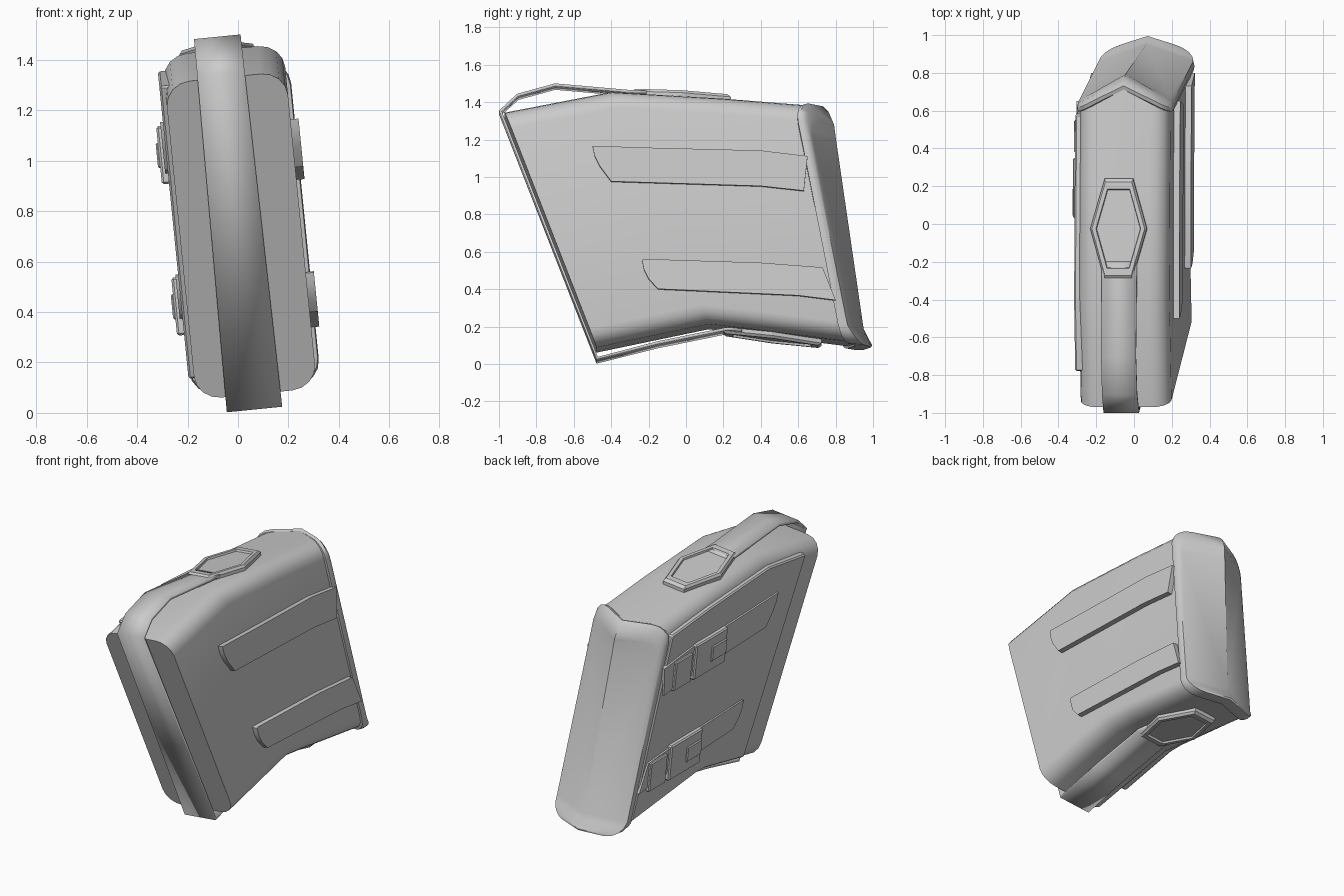
import bpy, bmesh, math
from mathutils import Vector

if "Cube" in bpy.data.objects:
    bpy.data.objects.remove(bpy.data.objects["Cube"])

LEAN = 0.1  # sideways lean of the whole pouch


def finish(name, bm, angle=40, bevel=0, solid=0):
    """Lean the mesh, make the object and shade it."""
    bmesh.ops.recalc_face_normals(bm, faces=bm.faces)
    if bevel:
        bmesh.ops.bevel(bm, geom=bm.edges[:], offset=bevel, segments=1,
                        affect='EDGES', clamp_overlap=True)
    for v in bm.verts:
        x, y, z = v.co
        v.co = (x + 0.012 - LEAN * (z - 0.7), y, z + LEAN * x)
    me = bpy.data.meshes.new(name)
    bm.to_mesh(me)
    bm.free()
    ob = bpy.data.objects.new(name, me)
    bpy.context.collection.objects.link(ob)
    if solid:
        m = ob.modifiers.new("thickness", 'SOLIDIFY')
        m.thickness, m.offset = solid, 0
    bpy.ops.object.select_all(action='DESELECT')
    ob.select_set(True)
    bpy.context.view_layer.objects.active = ob
    bpy.ops.object.shade_smooth_by_angle(angle=math.radians(angle))
    return ob


def half_section(hw, r=0.1, n=4):
    """Right half of a rounded rectangle: (x, height fraction), bottom to top."""
    low = [(hw - r + r * math.sin(i / n * math.pi / 2),
            (r - r * math.cos(i / n * math.pi / 2)) / 1.34) for i in range(n + 1)]
    return low + [(x, 1 - t) for x, t in reversed(low)]


def chevron(x, hw, t, c):
    """Backward push that makes the V-shaped rear."""
    f = min(abs(x) / hw, 1)
    return (1 - max(f, 0.06)) * (c[0] + (c[1] - c[0]) * t)


def loft(name, stations, cap_back, angle=40):
    """Skin slanted rounded sections: (bottom yz, top yz, half width, chevron, lip)."""
    bm = bmesh.new()
    grids = []
    for (yb, zb), (yt, zt), hw, c, lip in stations:
        def vert(x, t):
            y = yb + (yt - yb) * t + chevron(x, hw, t, c) + lip * max(0, 1 - t / 0.1)
            return bm.verts.new((x, y, zb + (zt - zb) * t))
        half = half_section(hw)
        right = [vert(x, t) for x, t in half]
        left = [vert(-x, t) for x, t in half]
        mid = [vert(0, t) for _, t in half]
        grids.append((right, left, mid))
    for a, b in zip(grids, grids[1:]):
        loops = [[g[2][0]] + g[0] + [g[2][-1]] + g[1][::-1] for g in (a, b)]
        n = len(loops[0])
        for i in range(n):
            j = (i + 1) % n
            bm.faces.new((loops[0][i], loops[0][j], loops[1][j], loops[1][i]))
    for right, left, mid in ([grids[0], grids[-1]] if cap_back else grids[:1]):
        for i in range(len(mid) - 1):
            bm.faces.new((mid[i], right[i], right[i + 1], mid[i + 1]))
            bm.faces.new((mid[i], mid[i + 1], left[i + 1], left[i]))
    return finish(name, bm, angle)


def prism(name, pts, x0, x1, bevel=0.0):
    """Extrude a side (y, z) outline from x0 to x1."""
    bm = bmesh.new()
    f = bm.faces.new([bm.verts.new((x0, y, z)) for y, z in pts])
    new = bmesh.ops.extrude_face_region(bm, geom=[f])['geom']
    bmesh.ops.translate(bm, vec=(x1 - x0, 0, 0),
                        verts=[g for g in new if isinstance(g, bmesh.types.BMVert)])
    return finish(name, bm, 30, bevel)


# main pouch body
flat = (0, 0)
loft("pouch_body", [
    ((-0.48, 0.075), (-0.97, 1.33), 0.24, flat, 0),
    ((0.12, 0.20), (-0.40, 1.44), 0.24, flat, 0),
    ((0.30, 0.18), (0.20, 1.405), 0.24, flat, 0),
    ((0.86, 0.105), (0.58, 1.37), 0.24, (0.09, 0.14), 0)], True)

# V-shaped rear cap with a small lip at the foot
c = (0.08, 0.14)
loft("rear_cap", [
    ((0.83, 0.11), (0.58, 1.35), 0.235, c, 0),
    ((0.83, 0.098), (0.58, 1.37), 0.253, c, 0),
    ((0.85, 0.092), (0.60, 1.378), 0.257, c, 0.02),
    ((0.87, 0.09), (0.63, 1.35), 0.25, c, 0.045),
    ((0.875, 0.10), (0.66, 1.28), 0.225, c, 0.045)], True)

# raised panel on the left side
prism("left_panel", [(-0.78, 1.32), (-0.4, 1.38), (0.2, 1.345), (0.58, 1.31),
                     (0.84, 0.18), (0.2, 0.25), (0.1, 0.25), (-0.31, 0.16)],
      -0.19, -0.262, 0.008)

# side straps, the same on both sides
UPPER = [(-0.5, 1.14), (-0.49, 1.09), (-0.46, 1.03), (-0.4, 0.95), (0.4, 0.925),
         (0.63, 0.9), (0.65, 1.085), (0.4, 1.115), (-0.2, 1.13)]
LOWER = [(-0.235, 0.53), (-0.225, 0.48), (-0.2, 0.43), (-0.15, 0.375), (0.6, 0.34),
         (0.8, 0.315), (0.73, 0.49), (0.4, 0.515), (-0.225, 0.535)]
for tag, outline in (("upper", UPPER), ("lower", LOWER)):
    prism(tag + "_strap_right", outline, 0.22, 0.272)
    lifted = [(y, z + 0.04) for y, z in outline]
    prism(tag + "_strap_left", lifted, -0.22, -0.273)

# left side buckles: plate, tongue and loose strap end
for tag, y, z in (("upper", 0.19, 1.05), ("lower", 0.36, 0.45)):
    def quad(dy0, dy1, dz0, dz1):
        return [(y + dy0, z + dz0), (y + dy1, z + dz0), (y + dy1, z + dz1), (y + dy0, z + dz1)]
    prism(tag + "_buckle_plate", quad(-0.16, 0.16, -0.115, 0.115), -0.25, -0.29, 0.008)
    prism(tag + "_buckle_tongue", quad(-0.15, 0.0, -0.05, 0.05), -0.27, -0.299, 0.006)
    prism(tag + "_strap_end", quad(0.19, 0.36, -0.11, 0.08), -0.25, -0.288, 0.006)


def hex_badge(name, yc, zs, out):
    """Long hexagon plate with a recessed middle; zs = surface z at both ends."""
    bm = bmesh.new()
    corners = [(-0.075, 1), (0.075, 1), (0.15, 0), (0.075, -1), (-0.075, -1), (-0.15, 0)]
    rings = []
    for s, h in ((1, -0.03), (1, 0.018), (0.93, 0.032), (0.79, 0.032), (0.77, 0.02)):
        rings.append([bm.verts.new((-0.02 + px * s, yc + py * 0.265 * s,
                     zs[0] + (zs[1] - zs[0]) * (py * s + 1) / 2 + out * h))
                     for px, py in corners])
    for a, b in zip(rings, rings[1:]):
        for i in range(6):
            j = (i + 1) % 6
            bm.faces.new((a[i], a[j], b[j], b[i]))
    bm.faces.new(rings[0])
    bm.faces.new(rings[-1])
    return finish(name, bm, 25)


# hexagonal strap anchors, top and bottom
hex_badge("top_anchor", -0.025, (1.436, 1.405), 1)
hex_badge("bottom_anchor", 0.46, (0.192, 0.125), -1)

# carrying strap looping round the front
path = [(-0.2, 1.445), (-0.3, 1.45), (-0.7, 1.485), (-0.9, 1.43), (-0.992, 1.345),
        (-0.475, 0.022), (-0.15, 0.105), (0.22, 0.18), (0.3, 0.172)]
bm = bmesh.new()
rows = []
for y, z in path:
    w = 0.11 - 0.012 * z
    rows.append([bm.verts.new((-0.015 + s * w, y, z)) for s in (-1, 1)])
for a, b in zip(rows, rows[1:]):
    bm.faces.new((a[0], a[1], b[1], b[0]))
finish("front_strap", bm, 40, solid=0.016)
